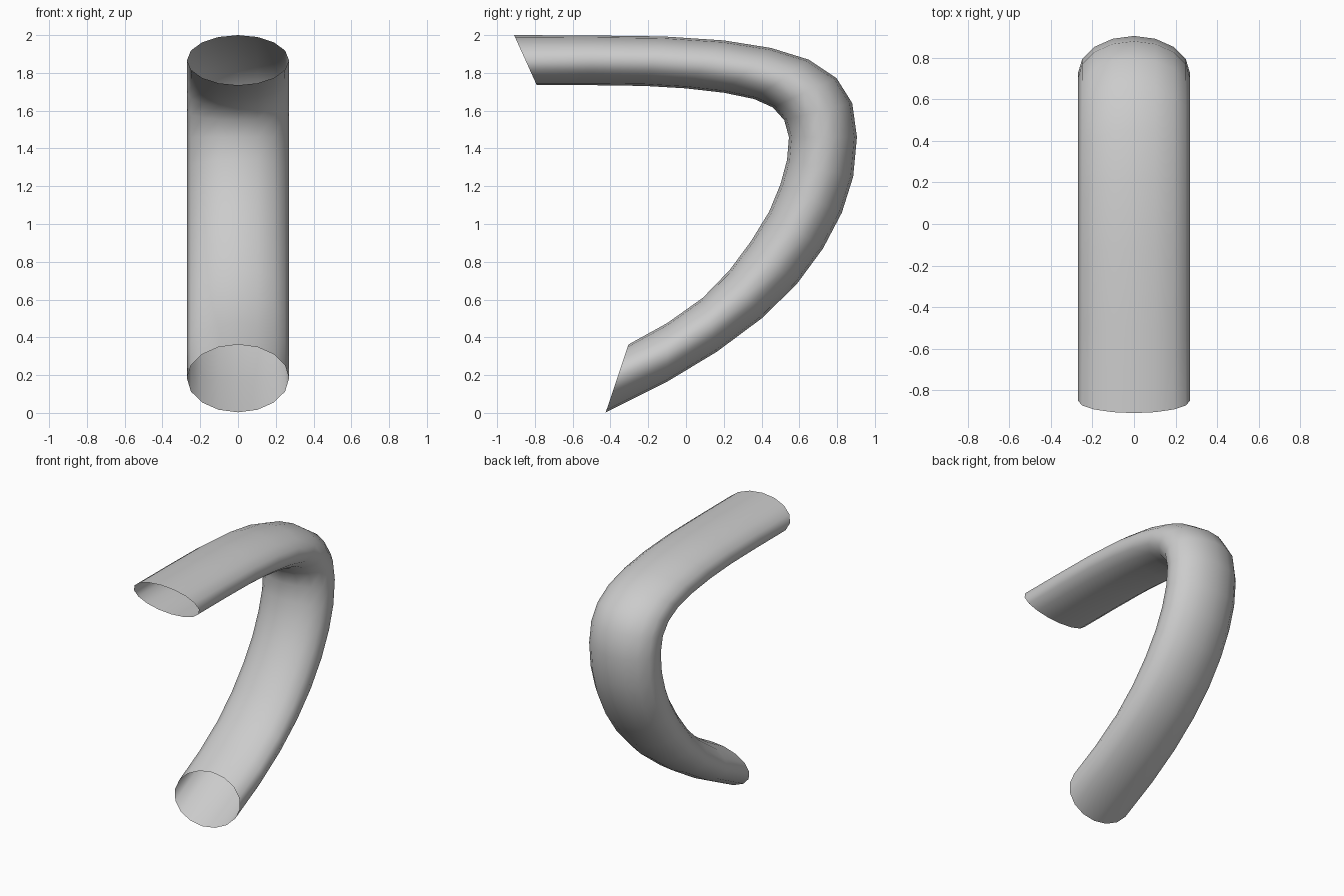
import bpy, bmesh, math
from mathutils import Vector

if "Cube" in bpy.data.objects:
    bpy.data.objects.remove(bpy.data.objects["Cube"])

SIDES = 16
HALF_WIDTH = 0.27

# Side profile: matching (y, z) points on the outer and inner curve of the bend
outer = [(-0.91, 2.0), (-0.5, 1.998), (-0.12, 1.993), (0.2, 1.972), (0.45, 1.932),
         (0.65, 1.87), (0.797, 1.772), (0.88, 1.64), (0.905, 1.46), (0.885, 1.25),
         (0.825, 1.06), (0.725, 0.87), (0.585, 0.68), (0.4, 0.5), (0.165, 0.325),
         (-0.1, 0.165), (-0.425, 0.003)]
inner = [(-0.79, 1.735), (-0.5, 1.735), (-0.22, 1.731), (0.0, 1.718), (0.2, 1.695),
         (0.36, 1.662), (0.46, 1.617), (0.52, 1.55), (0.545, 1.46), (0.535, 1.34),
         (0.5, 1.21), (0.44, 1.065), (0.345, 0.91), (0.23, 0.755), (0.09, 0.61),
         (-0.1, 0.475), (-0.305, 0.362)]

# Elliptical rings spanning the profile, joined into an open-ended tube
bm = bmesh.new()
rings = []
for o, i in zip(outer, inner):
    o, i = Vector((0, *o)), Vector((0, *i))
    mid, half = (o + i) / 2, (o - i) / 2
    ring = []
    for k in range(SIDES):
        a = 2 * math.pi * k / SIDES
        ring.append(bm.verts.new(mid + half * math.cos(a) + Vector((HALF_WIDTH * math.sin(a), 0, 0))))
    rings.append(ring)
for a, b in zip(rings, rings[1:]):
    for k in range(SIDES):
        n = (k + 1) % SIDES
        bm.faces.new((a[k], b[k], b[n], a[n])).smooth = True

# Make the faces point away from the tube's centre line
bm.normal_update()
top = rings[0][0].link_faces[0]
if top.normal.z < 0:
    bmesh.ops.reverse_faces(bm, faces=bm.faces[:])

mesh = bpy.data.meshes.new("bent_tube")
bm.to_mesh(mesh)
bm.free()
tube = bpy.data.objects.new("bent_tube", mesh)
bpy.context.collection.objects.link(tube)
